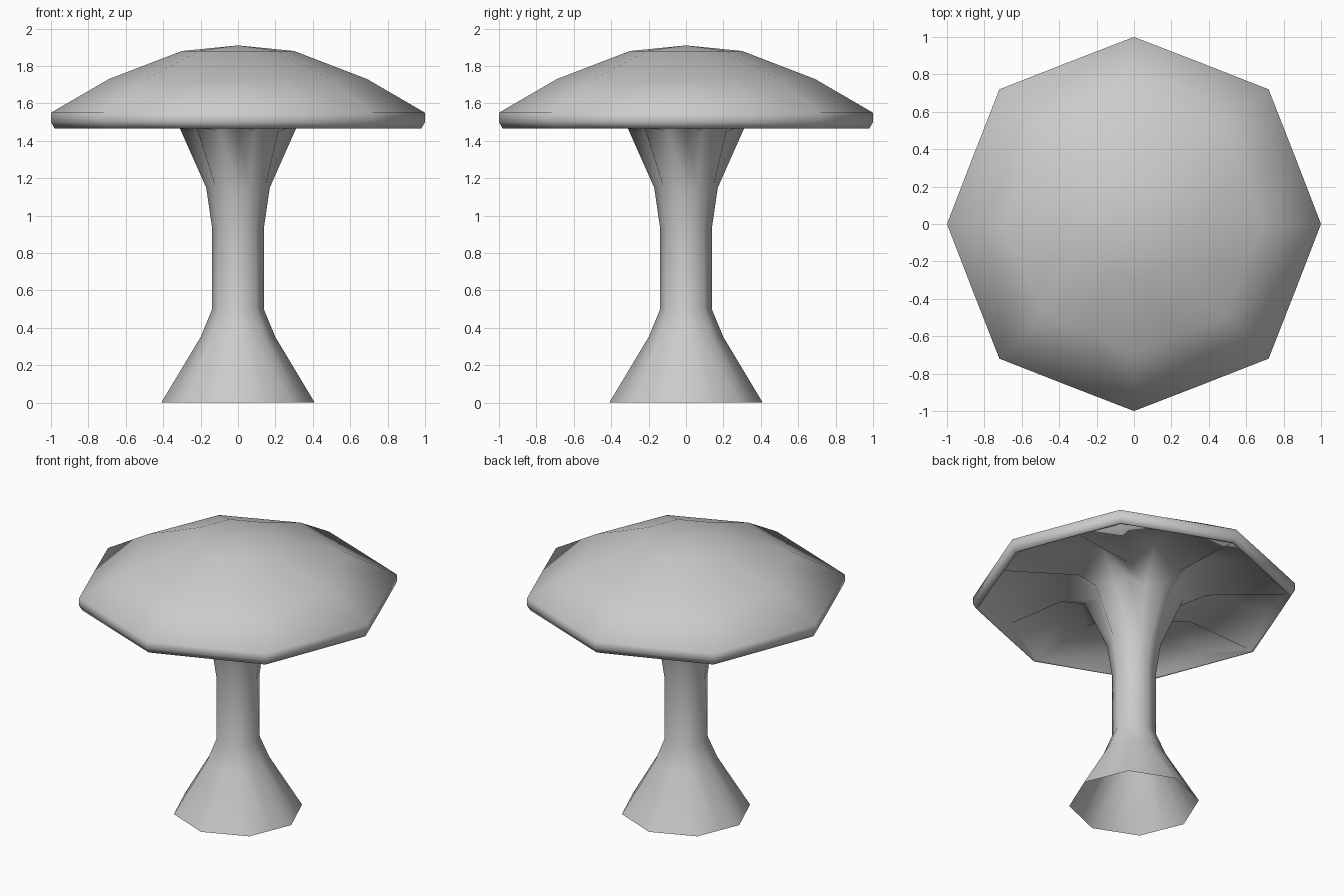
import bpy
import bmesh
from math import pi, cos, sin, radians

if "Cube" in bpy.data.objects:
    bpy.data.objects.remove(bpy.data.objects["Cube"])

MID = cos(pi / 8)  # mid-side radius of an octagon relative to its corners


def flat(r, z):
    """Octagon ring: corners and mid-sides share one straight edge."""
    return (r, z, r * MID, z)


def loft(name, rings, tip):
    """Loft 16-point rings (corner r, z, mid-side r, z) into one open surface."""
    bm = bmesh.new()
    loops = []
    for rc, zc, rm, zm in rings:
        loop = []
        for i in range(16):
            r, z = (rc, zc) if i % 2 == 0 else (rm, zm)
            # diagonal corners of the wide rings reach slightly further out
            if rc > 0.9:
                r *= (1.0, 1.01, 1.018, 1.01)[i % 4]
            a = i * pi / 8
            loop.append(bm.verts.new((r * cos(a), r * sin(a), z)))
        loops.append(loop)
    top = bm.verts.new((0, 0, tip))
    for i in range(16):
        bm.faces.new((loops[0][i], loops[0][(i + 1) % 16], top))
    for a, b in zip(loops, loops[1:]):
        for i in range(16):
            j = (i + 1) % 16
            bm.faces.new((a[i], b[i], b[j], a[j]))
    mesh = bpy.data.meshes.new(name)
    bm.to_mesh(mesh)
    bm.free()
    obj = bpy.data.objects.new(name, mesh)
    bpy.context.collection.objects.link(obj)
    obj.select_set(True)
    bpy.context.view_layer.objects.active = obj
    bpy.ops.object.shade_smooth_by_angle(angle=radians(100))
    return obj


loft("mushroom", [
    # faceted dome and rolled lip
    flat(0.30, 1.88),
    flat(0.69, 1.73),
    flat(1.00, 1.55),
    flat(1.00, 1.50),
    flat(0.98, 1.465),
    # pleated underside: ridges at the corners, valleys between
    flat(0.97, 1.467),
    (0.955, 1.47, 0.87, 1.54),
    (0.46, 1.49, 0.42, 1.63),
    (0.31, 1.465, 0.24, 1.45),
    # waisted eight-sided stem with a spreading open foot
    flat(0.17, 1.15),
    flat(0.138, 0.93),
    flat(0.138, 0.50),
    flat(0.20, 0.35),
    flat(0.41, 0.0),
], tip=1.91)
